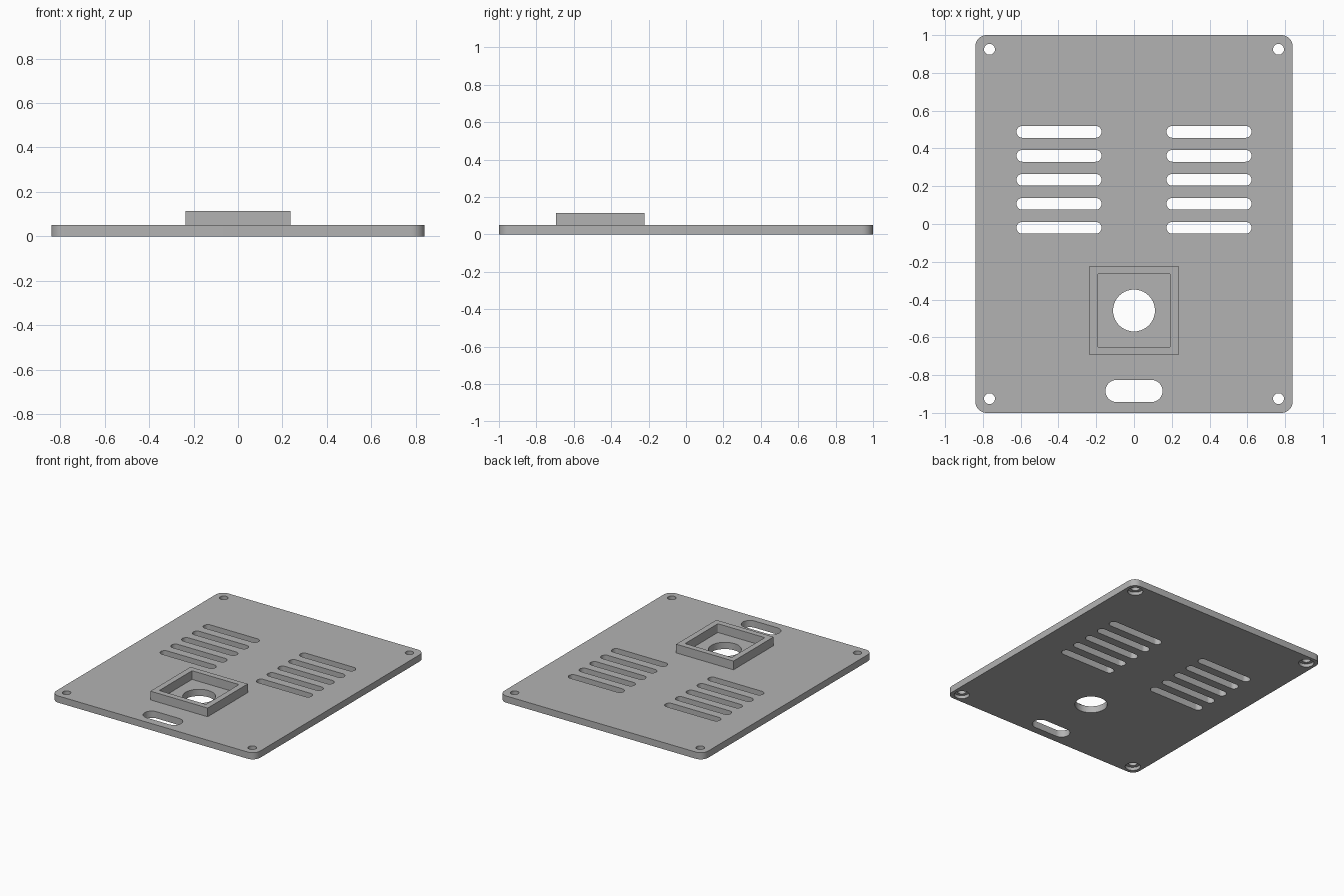
import bpy, bmesh, math

if "Cube" in bpy.data.objects:
    bpy.data.objects.remove(bpy.data.objects["Cube"])

PLATE_T, FRAME_TOP = 0.05, 0.115
FRAME_Y = -0.458

grey = bpy.data.materials.new("light grey")
grey.diffuse_color = (0.45, 0.45, 0.45, 1)
grey.use_nodes = True
grey.node_tree.nodes["Principled BSDF"].inputs["Base Color"].default_value = grey.diffuse_color


def rounded_prism(name, x, y, w, d, r, z0, z1, seg=10):
    """Upright prism with a rounded rectangle outline (a circle when w = d = 2r)."""
    bm = bmesh.new()
    pts = []
    for i, (sx, sy) in enumerate([(1, 1), (-1, 1), (-1, -1), (1, -1)]):
        for k in range(seg + 1 if r else 1):
            a = math.pi / 2 * (i + k / seg)
            pts.append((x + sx * (w / 2 - r) + r * math.cos(a),
                        y + sy * (d / 2 - r) + r * math.sin(a), z0))
    base = bm.faces.new([bm.verts.new(p) for p in pts])
    top = bmesh.ops.extrude_face_region(bm, geom=[base])["geom"]
    bmesh.ops.translate(bm, vec=(0, 0, z1 - z0),
                        verts=[v for v in top if isinstance(v, bmesh.types.BMVert)])
    bmesh.ops.remove_doubles(bm, verts=bm.verts, dist=1e-5)
    bmesh.ops.recalc_face_normals(bm, faces=bm.faces)
    mesh = bpy.data.meshes.new(name)
    bm.to_mesh(mesh)
    bm.free()
    mesh.materials.append(grey)
    obj = bpy.data.objects.new(name, mesh)
    bpy.context.collection.objects.link(obj)
    return obj


# Base plate and the square socket block standing on it
plate = rounded_prism("cover_plate", 0, 0, 1.68, 2.0, 0.06, 0, PLATE_T)
block = rounded_prism("socket_block", 0, FRAME_Y, 0.472, 0.472, 0, 0.02, FRAME_TOP)
tools = [(block, 'UNION')]


def cut(name, *dims):
    tools.append((rounded_prism(name, *dims), 'DIFFERENCE'))


# Socket pocket, round opening and oblong cable opening
cut("socket_pocket", 0, FRAME_Y, 0.386, 0.386, 0.006, PLATE_T, 0.2)
cut("round_opening", 0, FRAME_Y, 0.222, 0.222, 0.111, -0.1, 0.2)
cut("cable_opening", 0, -0.884, 0.302, 0.117, 0.0584, -0.1, 0.2)

for s in (-1, 1):
    # Vent slots
    for i in range(5):
        cut("vent_slot", s * 0.397, -0.02 + i * 0.127, 0.45, 0.063, 0.0314, -0.1, 0.2)
    # Screw holes, counterbored from below
    for t in (-1, 1):
        cut("screw_hole", s * 0.765, t * 0.925, 0.058, 0.058, 0.029, -0.1, 0.2)
        cut("screw_recess", s * 0.765, t * 0.925, 0.104, 0.104, 0.052, -0.1, 0.024)

for tool, operation in tools:
    tool.hide_render = True
    mod = plate.modifiers.new(tool.name, 'BOOLEAN')
    mod.object, mod.operation, mod.solver = tool, operation, 'EXACT'

# Bake the cuts into the plate and remove the helpers
graph = bpy.context.evaluated_depsgraph_get()
result = bpy.data.meshes.new_from_object(plate.evaluated_get(graph))
plate.modifiers.clear()
plate.data = result
for tool, _ in tools:
    bpy.data.objects.remove(tool)

bpy.context.view_layer.objects.active = plate
plate.select_set(True)
bpy.ops.object.shade_smooth_by_angle(angle=math.radians(30))
